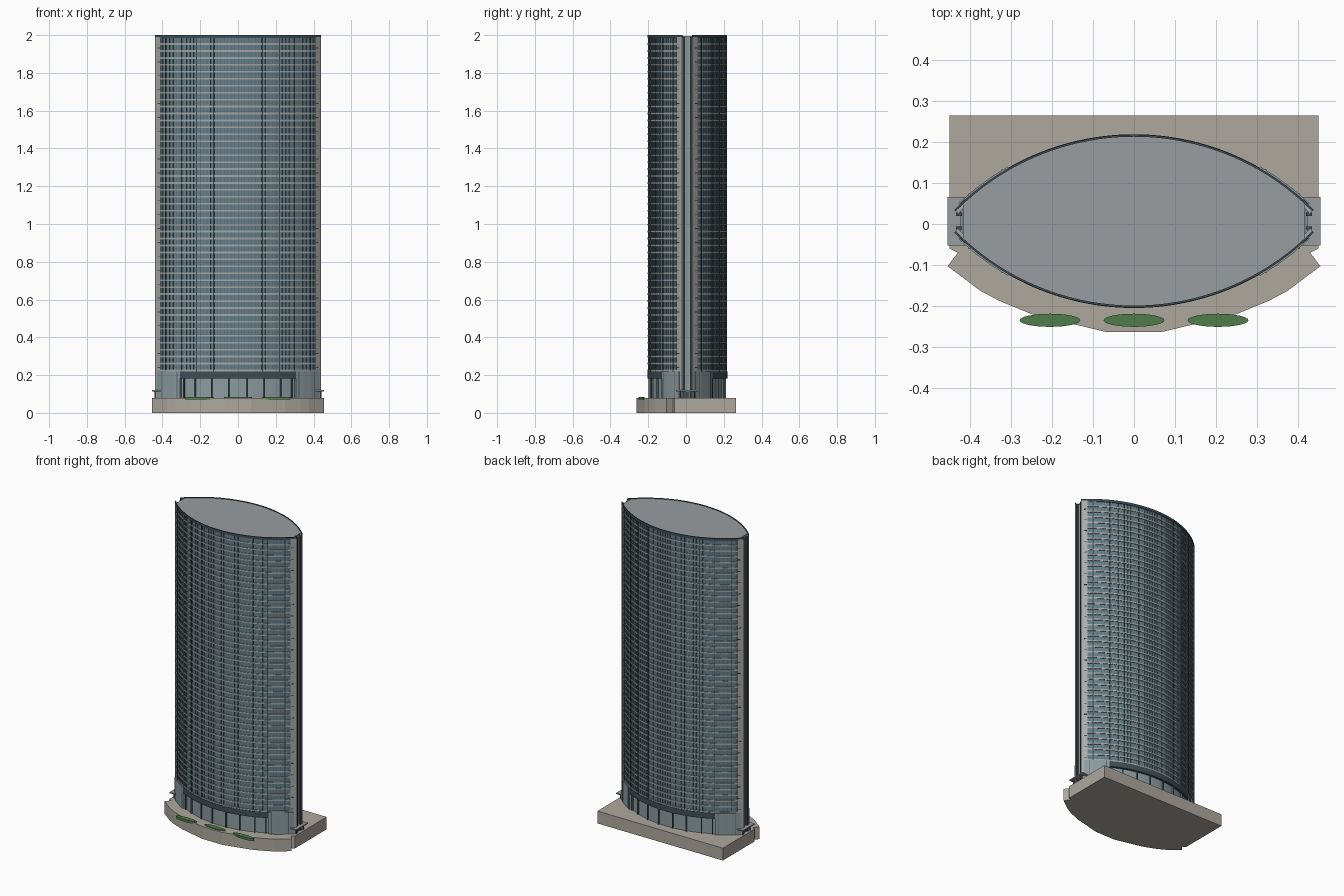
import bpy, bmesh, math

if "Cube" in bpy.data.objects:
    bpy.data.objects.remove(bpy.data.objects["Cube"])

CY = 0.007            # tower centre line in y
TIP, HX, SAG = 0.025, 0.44, 0.185
R = (HX * HX + SAG * SAG) / (2 * SAG)


def mat(name, r, g, b):
    m = bpy.data.materials.new(name)
    m.diffuse_color = (r, g, b, 1)
    m.use_nodes = True
    m.node_tree.nodes["Principled BSDF"].inputs["Base Color"].default_value = m.diffuse_color
    return m


GLASS = mat("glass_blue", 0.13, 0.21, 0.25)
LOBBY = mat("lobby_glass", 0.26, 0.33, 0.35)
DARK = mat("dark_metal", 0.05, 0.075, 0.09)
MULL = mat("mullion_grey", 0.09, 0.14, 0.17)
SLAB = mat("slab_edge", 0.37, 0.39, 0.37)
FIN = mat("fin_stone", 0.40, 0.41, 0.39)
STONE = mat("podium_stone", 0.42, 0.39, 0.34)
ROOF = mat("roof_grey", 0.32, 0.34, 0.35)
GREEN = mat("planting", 0.08, 0.20, 0.07)


def arc(x, side, off=0.0):
    """Point on the lens facade at x, pushed outwards along its normal."""
    d = math.sqrt(R * R - x * x)
    y = d - (R - SAG) + TIP
    return (x + off * x / R, CY + side * (y + off * d / R))


def line(side, x0, x1, off, n):
    return [arc(x0 + (x1 - x0) * i / n, side, off) for i in range(n + 1)]


def prism(bm, pts, z0, z1):
    lo = [bm.verts.new((x, y, z0)) for x, y in pts]
    hi = [bm.verts.new((x, y, z1)) for x, y in pts]
    bm.faces.new(lo[::-1])
    bm.faces.new(hi)
    for i in range(len(pts)):
        j = (i + 1) % len(pts)
        bm.faces.new((lo[i], lo[j], hi[j], hi[i]))


def strip(bm, side, x0, x1, z0, z1, o_in, o_out, n):
    """Closed curved band following the facade."""
    rings = []
    for (ax, ay), (bx, by) in zip(line(side, x0, x1, o_in, n), line(side, x0, x1, o_out, n)):
        rings.append([bm.verts.new(c) for c in
                      ((ax, ay, z0), (bx, by, z0), (bx, by, z1), (ax, ay, z1))])
    for a, b in zip(rings, rings[1:]):
        for i in range(4):
            j = (i + 1) % 4
            bm.faces.new((a[i], a[j], b[j], b[i]))
    bm.faces.new(rings[0])
    bm.faces.new(rings[-1])


def box(bm, x0, x1, y0, y1, z0, z1):
    prism(bm, [(x0, y0), (x1, y0), (x1, y1), (x0, y1)], z0, z1)


def finish(name, bm, material):
    bmesh.ops.recalc_face_normals(bm, faces=bm.faces)
    me = bpy.data.meshes.new(name)
    bm.to_mesh(me)
    bm.free()
    me.materials.append(material)
    ob = bpy.data.objects.new(name, me)
    bpy.context.collection.objects.link(ob)
    return ob


def lens(off, xe, n):
    return line(-1, -xe, xe, off, n) + line(1, xe, -xe, off, n)


Z0, Z1, FLOORS = 0.22, 2.0, 48
STEP = (Z1 - 0.015 - Z0) / FLOORS

# podium with square back and bowed front
bm = bmesh.new()
half = [(0.45, 0.265), (0.45, -0.06), (0.43, -0.07), (0.455, -0.103), (0.375, -0.163),
        (0.33, -0.187), (0.25, -0.22), (0.07, -0.263)]
prism(bm, half + [(-x, y) for x, y in reversed(half)], 0, 0.08)
finish("podium", bm, STONE)

# oval planting beds
bm = bmesh.new()
for cx in (-0.205, 0, 0.205):
    prism(bm, [(cx + 0.074 * math.cos(t * math.tau / 32), -0.235 + 0.016 * math.sin(t * math.tau / 32))
               for t in range(32)], 0.07, 0.085)
finish("planting_beds", bm, GREEN)

# glazed tower body
bm = bmesh.new()
prism(bm, lens(-0.004, 0.422, 40), 0.2, 1.985)
finish("tower_glass", bm, GLASS)

# roof deck
bm = bmesh.new()
prism(bm, lens(-0.003, 0.42, 40), 1.985, 1.996)
finish("roof_deck", bm, ROOF)

# parapet rim
bm = bmesh.new()
for s in (-1, 1):
    strip(bm, s, -0.438, 0.438, 1.984, Z1, -0.004, 0.001, 40)
finish("parapet", bm, DARK)

# floor slab edges on both facades and in the end recesses
bm = bmesh.new()
for i in range(FLOORS):
    z = Z0 + i * STEP
    for s in (-1, 1):
        strip(bm, s, -0.412, 0.412, z, z + 0.009, -0.006, 0.0, 40)
finish("floor_slabs", bm, SLAB)

# slim mullions and wider dark vertical joints
bm = bmesh.new()
for s in (-1, 1):
    for i in range(-22, 23):
        x = i * 0.0182
        strip(bm, s, x - 0.001, x + 0.001, Z0, 1.985, -0.006, -0.001, 1)
finish("mullions", bm, MULL)
bm = bmesh.new()
for s in (-1, 1):
    for x in (0.13, 0.22, 0.3, 0.385):
        for m in (-1, 1):
            strip(bm, s, m * x - 0.002, m * x + 0.002, Z0, 1.985, -0.006, 0.001, 1)
finish("vertical_joints", bm, DARK)

# stone fins closing the facades at both tips
bm = bmesh.new()
for s in (-1, 1):
    for m in (-1, 1):
        strip(bm, s, m * 0.41, m * 0.438, 0.08, 1.99, -0.012, 0.001, 3)
finish("end_fins", bm, FIN)

# vent slots on the fins
bm = bmesh.new()
for s in (-1, 1):
    for m in (-1, 1):
        for i in range(0, FLOORS, 2):
            z = Z0 + (i + 0.5) * STEP
            strip(bm, s, m * 0.412, m * 0.425, z, z + 0.004, 0.0, 0.002, 1)
finish("fin_vents", bm, DARK)

# recessed glazing strip at each tip, with dark frames
bm = bmesh.new()
for m in (-1, 1):
    box(bm, m * 0.40, m * 0.424, CY - 0.03, CY + 0.03, 0.08, 1.985)
finish("end_glazing", bm, LOBBY)
bm = bmesh.new()
for m in (-1, 1):
    for s in (-1, 1):
        y = CY + s * 0.017
        box(bm, m * 0.42, m * 0.434, y - 0.004, y + 0.004, 0.08, 1.99)
finish("end_frames", bm, DARK)

# lobby glazing, set back under the tower
bm = bmesh.new()
prism(bm, lens(-0.012, 0.42, 32), 0.08, 0.21)
finish("lobby_glazing", bm, LOBBY)

# projecting lobby wings near the tips
bm = bmesh.new()
for s in (-1, 1):
    for m in (-1, 1):
        strip(bm, s, m * 0.305, m * 0.425, 0.08, Z0, -0.014, 0.005, 3)
finish("lobby_wings", bm, LOBBY)

# dark fascia over the lobby
bm = bmesh.new()
for s in (-1, 1):
    strip(bm, s, -0.305, 0.305, 0.183, Z0, -0.016, 0.002, 32)
finish("lobby_fascia", bm, DARK)

# lobby columns and wing joints
bm = bmesh.new()
for s in (-1, 1):
    for m in (-1, 1):
        for x in (0.05, 0.14, 0.23, 0.29):
            strip(bm, s, m * x - 0.003, m * x + 0.003, 0.08, 0.19, -0.014, -0.003, 1)
        for x in (0.32, 0.4):
            strip(bm, s, m * x - 0.0015, m * x + 0.0015, 0.08, Z0, 0.0, 0.006, 1)
finish("lobby_columns", bm, MULL)

# entrance canopies at both ends, with doors and posts
bm = bmesh.new()
for m in (-1, 1):
    box(bm, m * 0.395, m * 0.455, -0.052, 0.066, 0.113, 0.12)
finish("entrance_canopies", bm, ROOF)
bm = bmesh.new()
for m in (-1, 1):
    for y in (-0.03, 0.044):
        box(bm, m * 0.436, m * 0.441, y - 0.0025, y + 0.0025, 0.08, 0.114)
    box(bm, m * 0.42, m * 0.427, CY - 0.012, CY + 0.012, 0.08, 0.11)
finish("entrance_doors_and_posts", bm, DARK)
